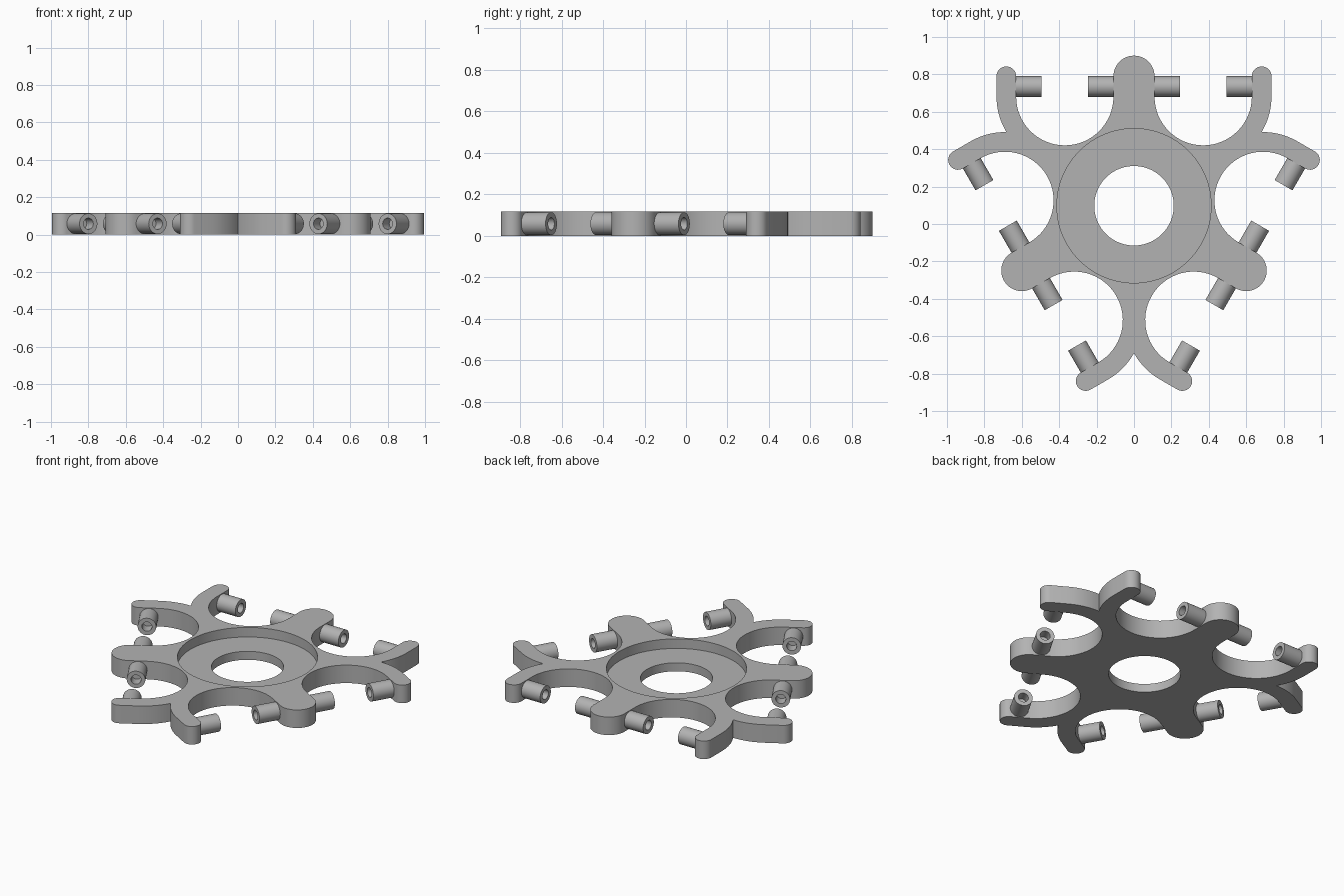
import bpy, bmesh
from math import radians, pi, sin, cos, atan2, sqrt
from mathutils import Matrix, Vector

cube = bpy.data.objects.get("Cube")
if cube:
    bpy.data.objects.remove(cube)

CENTRE_Y = 0.0975
THICK, FLOOR = 0.117, 0.055
RIM_R, HOLE_R = 0.4125, 0.2125
LOBE_R, TIP_R, SCOOP_R = 0.11, 0.0525, 0.26
TIP_Y = 0.6925
SCOOP = Vector((LOBE_R + SCOOP_R, 0.583))
ARM_X = SCOOP.x + SCOOP_R
OUTER_R = SCOOP_R + 2 * TIP_R

grey = bpy.data.materials.new("plain_grey")
grey.use_nodes = True
colour = (0.45, 0.45, 0.45, 1)
grey.diffuse_color = colour
grey.node_tree.nodes["Principled BSDF"].inputs["Base Color"].default_value = colour


def arc(cx, cy, r, start, end, n):
    steps = [radians(start + (end - start) * i / n) for i in range(n + 1)]
    return [Vector((cx + r * cos(a), cy + r * sin(a))) for a in steps]


def turn(p, degrees):
    return Matrix.Rotation(radians(degrees), 2) @ p


def finish(bm, name):
    bmesh.ops.recalc_face_normals(bm, faces=bm.faces)
    mesh = bpy.data.meshes.new(name)
    bm.to_mesh(mesh)
    bm.free()
    mesh.materials.append(grey)
    obj = bpy.data.objects.new(name, mesh)
    bpy.context.collection.objects.link(obj)
    bpy.ops.object.select_all(action="DESELECT")
    obj.select_set(True)
    bpy.context.view_layer.objects.active = obj
    bpy.ops.object.shade_smooth_by_angle(angle=radians(25))
    return obj


def loop(bm, points, z):
    verts = [bm.verts.new((p.x, p.y, z)) for p in points]
    return verts, [bm.edges.new((v, verts[i - 1])) for i, v in enumerate(verts)]


def wall(bm, a, b):
    for i in range(len(a)):
        bm.faces.new((a[i - 1], a[i], b[i], b[i - 1]))


# Outline of one sixth, from the lobe tip round to the fork notch
axis = Vector((cos(pi / 6), sin(pi / 6)))
along = SCOOP.dot(axis)
across = (SCOOP - along * axis).length
notch = (along + sqrt(OUTER_R ** 2 - across ** 2)) * axis
notch_angle = atan2(notch.y - SCOOP.y, notch.x - SCOOP.x) * 180 / pi
sixth = (arc(0, TIP_Y, LOBE_R, 90, 0, 14)
         + arc(*SCOOP, SCOOP_R, 180, 360, 32)
         + arc(ARM_X + TIP_R, TIP_Y, TIP_R, 180, 0, 16)
         + arc(*SCOOP, OUTER_R, 0, notch_angle, 8))
mirrored = [2 * p.dot(axis) * axis - p for p in reversed(sixth[1:-1])]
outline = [turn(p, -120 * k) for k in range(3) for p in sixth + mirrored
           + [turn(Vector((0, TIP_Y + LOBE_R)), -120)]]
outline = [p for i, p in enumerate(outline) if (p - outline[i - 1]).length > 0.0001]

# Flat body with a round recess and a through hole
bm = bmesh.new()
rim = arc(0, 0, RIM_R, 0, 360, 96)[:-1]
hole = arc(0, 0, HOLE_R, 0, 360, 96)[:-1]
out_low, out_low_e = loop(bm, outline, 0)
out_top, out_top_e = loop(bm, outline, THICK)
rim_top, rim_top_e = loop(bm, rim, THICK)
rim_low, _ = loop(bm, rim, FLOOR)
hole_top, _ = loop(bm, hole, FLOOR)
hole_low, hole_low_e = loop(bm, hole, 0)
for a, b in ((out_low, out_top), (rim_top, rim_low), (rim_low, hole_top), (hole_top, hole_low)):
    wall(bm, a, b)
for edges in (out_top_e + rim_top_e, out_low_e + hole_low_e):
    bmesh.ops.triangle_fill(bm, edges=edges, use_beauty=True)
body = finish(bm, "body")
body.location.y = CENTRE_Y


# Hollow pegs facing each other across every scoop
def peg(name, matrix):
    bm = bmesh.new()
    rings = [loop(bm, arc(0, 0, r, 0, 360, 32)[:-1], z)[0]
             for r, z in ((0.055, -0.02), (0.055, 0.135), (0.03, 0.135), (0.03, 0.065))]
    for a, b in zip(rings, rings[1:]):
        wall(bm, a, b)
    bm.faces.new(rings[0])
    bm.faces.new(rings[-1])
    finish(bm, name).matrix_world = matrix


PEG_Y = 0.6375
for k in range(3):
    spin = Matrix.Translation((0, CENTRE_Y, 0)) @ Matrix.Rotation(radians(120 * k), 4, "Z")
    for side in (1, -1):
        for part, x, way in (("lobe", LOBE_R, side), ("fork", ARM_X, -side)):
            place = Matrix.Translation((side * x, PEG_Y, THICK / 2))
            aim = Matrix.Rotation(way * pi / 2, 4, "Y")
            label = "left" if side > 0 else "right"
            peg(f"{part}_peg_{label}_{k + 1}", spin @ place @ aim)
